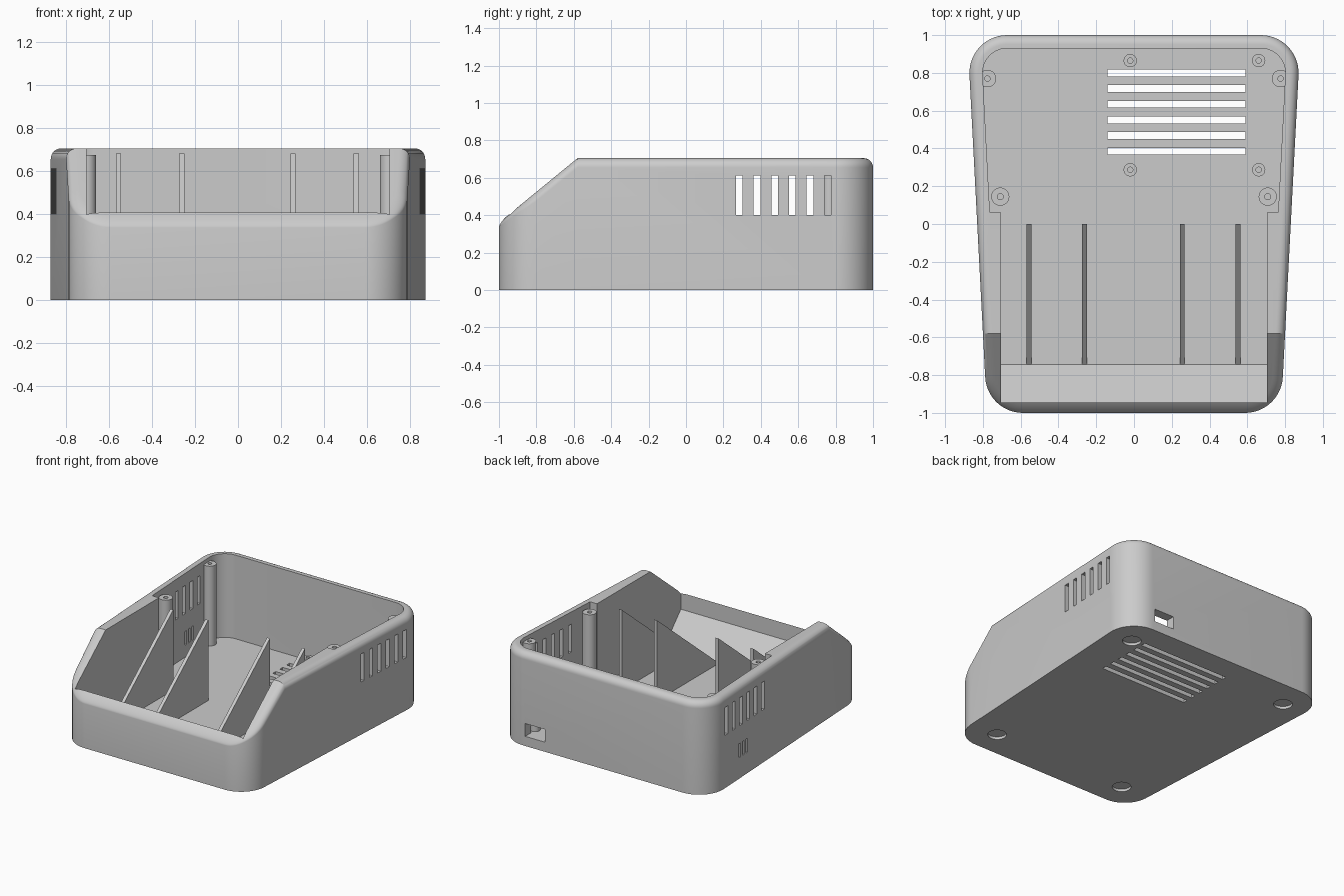
import bpy, bmesh
from math import sin, cos, tan, pi, radians
from mathutils import Vector

cube = bpy.data.objects.get("Cube")
if cube:
    bpy.data.objects.remove(cube, do_unlink=True)

HEIGHT, FLOOR, CREASE = 0.705, 0.07, -0.58

plastic = bpy.data.materials.new("grey plastic")
plastic.use_nodes = True
GREY = (0.6, 0.6, 0.6, 1)
plastic.diffuse_color = GREY
plastic.node_tree.nodes["Principled BSDF"].inputs["Base Color"].default_value = GREY


def finish(name, bm):
    bmesh.ops.recalc_face_normals(bm, faces=bm.faces)
    mesh = bpy.data.meshes.new(name)
    bm.to_mesh(mesh)
    bm.free()
    mesh.materials.append(plastic)
    obj = bpy.data.objects.new(name, mesh)
    bpy.context.collection.objects.link(obj)
    return obj


def loft(bm, rings):
    """Join closed rings of verts with quads."""
    for a, b in zip(rings, rings[1:]):
        for i in range(len(a)):
            j = (i + 1) % len(a)
            bm.faces.new((a[i], a[j], b[j], b[i]))


def prism(bm, points, direction):
    """Solid made by moving a closed outline along a direction."""
    ends = [[bm.verts.new(Vector(p) + Vector(direction) * k) for p in points] for k in (0, 1)]
    loft(bm, ends)
    for ring in ends:
        bm.faces.new(ring)


def box(bm, x0, x1, y0, y1, z0, z1):
    prism(bm, [(x0, y0, z0), (x1, y0, z0), (x1, y1, z0), (x0, y1, z0)], (0, 0, z1 - z0))


def lathe(bm, x, y, profile, steps=32):
    """Revolve (radius, z) points round a vertical axis; both ends are capped."""
    rings = [[bm.verts.new((x + r * cos(2 * pi * i / steps), y + r * sin(2 * pi * i / steps), z))
              for i in range(steps)] for r, z in profile]
    loft(bm, rings)
    bm.faces.new(rings[0])
    bm.faces.new(rings[-1])


def outline(corners, steps=14):
    """Round each (x, y, radius) corner of a polygon."""
    pts = []
    for i, (x, y, r) in enumerate(corners):
        p = Vector((x, y))
        if not r:
            pts.append((x, y))
            continue
        a = (Vector(corners[i - 1][:2]) - p).normalized()
        b = (Vector(corners[(i + 1) % len(corners)][:2]) - p).normalized()
        half = a.angle(b) / 2
        centre = p + (a + b).normalized() * (r / sin(half))
        start = p + a * (r / tan(half)) - centre
        end = p + b * (r / tan(half)) - centre
        sweep = start.angle(end)
        for k in range(steps + 1):
            t = sweep * k / steps
            q = centre + (start * sin(sweep - t) + end * sin(t)) / sin(sweep)
            pts.append((q.x, q.y))
    return pts


def half_width(y):
    return 0.83 + 0.052 * y


def rim_height(y):
    return HEIGHT + min(0, 0.82 * (y - CREASE))


def body_ring(inset):
    """Plan of the tapered body, with a point on each side where the slope begins."""
    f, c, b = (half_width(y) - inset for y in (-1, CREASE, 1))
    e, r = 1 - inset, 0.2 - inset
    return outline([(-f, -e, r), (f, -e, r), (c, CREASE, 0),
                    (b, e, r), (-b, e, r), (-c, CREASE, 0)])


def carve(target, cutter):
    """Subtract the cutter, keeping the first solver that gives a valid cut."""
    cutter.hide_render = True
    for solver in ("MANIFOLD", "EXACT", "FLOAT"):
        mod = target.modifiers.new("cut", "BOOLEAN")
        mod.operation, mod.solver, mod.object = "DIFFERENCE", solver, cutter
        evaluated = target.evaluated_get(bpy.context.evaluated_depsgraph_get())
        result = bpy.data.meshes.new_from_object(evaluated)
        target.modifiers.remove(mod)
        if len(result.polygons) > len(target.data.polygons):
            target.data = result
            break
    bpy.data.objects.remove(cutter, do_unlink=True)


# Outer body: tapered block with rounded corners, sloping front and rounded rim
bm = bmesh.new()
rings = [[bm.verts.new((x, y, 0)) for x, y in body_ring(0)]]
for k in range(9):
    t = pi / 2 * k / 8
    ring = []
    for x, y in body_ring(0.05 * (1 - cos(t))):
        drop = 0.05 - 0.026 * min(1, max(0, (-y - 0.8) / 0.15))
        ring.append(bm.verts.new((x, y, rim_height(y) - drop * (1 - sin(t)))))
    rings.append(ring)
loft(bm, rings)
bm.faces.new(rings[0])
bm.faces.new([v for v in rings[-1] if v.co.y > CREASE - 0.001])
bm.faces.new([v for v in rings[-1] if v.co.y < CREASE + 0.001])
body = finish("case_body", bm)

# Cavity: straight-sided front bay and tapered rear bay
bm = bmesh.new()
y0, y1 = 0.06, 0.93
a, b = half_width(y0) - 0.07, half_width(y1) - 0.07
plan = outline([(-0.705, -0.945, 0), (0.705, -0.945, 0), (0.705, y0, 0), (a, y0, 0),
                (b, y1, 0.13), (-b, y1, 0.13), (-a, y0, 0), (-0.705, y0, 0)])
prism(bm, [(x, y, FLOOR) for x, y in plan], (0, 0, 1))
carve(body, finish("cavity_cutter", bm))

# Vents, cable port and foot recesses
bm = bmesh.new()
for i in range(6):
    y = 0.285 + 0.0945 * i
    for x in (-0.95, 0.71):
        box(bm, x, x + 0.24, y - 0.018, y + 0.018, 0.4, 0.612)
    y = 0.385 + 0.083 * i
    box(bm, -0.14, 0.59, y - 0.018, y + 0.018, -0.1, 0.1)
for y in (0.495, 0.54, 0.585):
    box(bm, -0.95, -0.71, y - 0.011, y + 0.011, 0.16, 0.265)
box(bm, 0.485, 0.65, 0.9, 1.1, 0.073, 0.17)
for x, y in ((0.68, 0.787), (0.56, -0.8)):
    for s in (-1, 1):
        lathe(bm, s * x, y, [(0.065, -0.1), (0.065, 0.02)])
carve(body, finish("opening_cutter", bm))

# Ramp behind the front lip
bm = bmesh.new()
wedge = [(-0.95, FLOOR - 0.01), (-0.735, FLOOR - 0.01), (-0.945, 0.28), (-0.95, 0.28)]
prism(bm, [(-0.7045, y, z) for y, z in wedge], (1.409, 0, 0))
finish("front_ramp", bm)


# Hollow screw posts and board standoffs
def post(name, x, y, radius, hole, top, depth):
    bm = bmesh.new()
    lathe(bm, x, y, [(radius, FLOOR - 0.01), (radius, top), (hole, top), (hole, top - depth)])
    return finish(name, bm)


parts = [body]
for s, label in ((1, "left"), (-1, "right")):
    parts.append(post(f"middle_screw_post_{label}", s * 0.708, 0.145, 0.048, 0.016, 0.675, 0.2))
    parts.append(post(f"rear_screw_post_{label}", s * 0.776, 0.77, 0.046, 0.014, 0.675, 0.2))
for x in (-0.02, 0.66):
    for y in (0.287, 0.865):
        parts.append(post("board_standoff", x, y, 0.035, 0.014, 0.13, 0.05))

# Triangular support ribs
for x in (-0.556, -0.262, 0.256, 0.55):
    bm = bmesh.new()
    prism(bm, [(x - 0.0125, y, z) for y, z in
               ((0, FLOOR - 0.01), (0, 0.68), (-0.745, FLOOR), (-0.745, FLOOR - 0.01))],
          (0.025, 0, 0))
    finish("support_rib", bm)

# Smooth the rounded parts, keep edges crisp
bpy.ops.object.select_all(action="DESELECT")
for obj in parts:
    obj.select_set(True)
bpy.context.view_layer.objects.active = body
bpy.ops.object.shade_smooth_by_angle(angle=radians(25))
